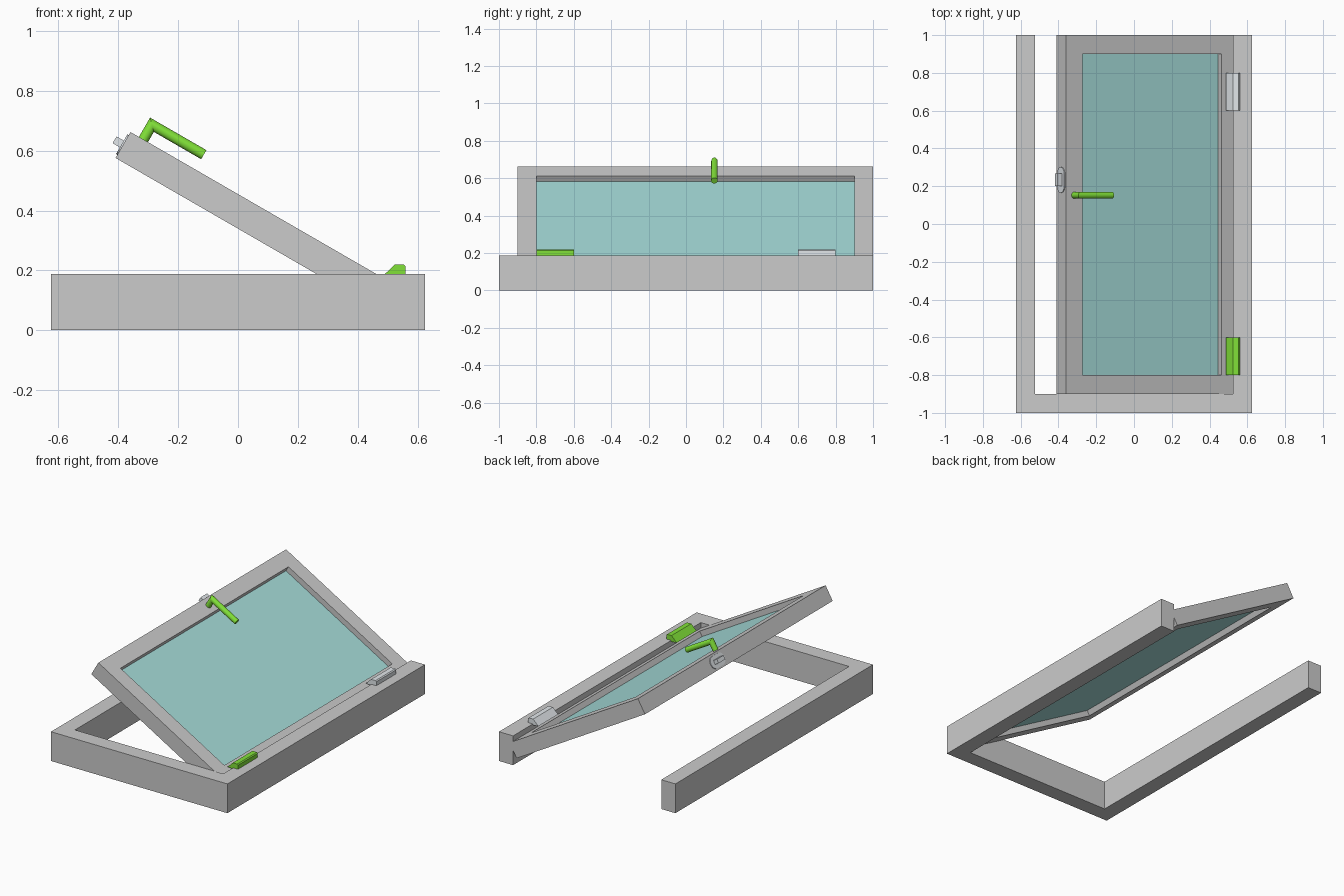
import bpy, bmesh, math
from mathutils import Matrix, Vector

if "Cube" in bpy.data.objects:
    bpy.data.objects.remove(bpy.data.objects["Cube"])

def material(name, rgb):
    m = bpy.data.materials.new(name)
    m.diffuse_color = (*rgb, 1)
    m.use_nodes = True
    m.node_tree.nodes["Principled BSDF"].inputs["Base Color"].default_value = m.diffuse_color
    return m

GLASS = material("glass_teal", (0.38, 0.72, 0.70))
GREEN = material("green", (0.22, 0.75, 0.04))
STEEL = material("light_steel", (0.76, 0.80, 0.83))

# The sash is modelled flat about its hinge edge, then swung open
SWING = Matrix.Translation((0.525, 0, 0.094)) @ Matrix.Rotation(math.radians(30), 4, 'Y')

def finish(name, bm, mat=None, matrix=None):
    bmesh.ops.recalc_face_normals(bm, faces=bm.faces)
    me = bpy.data.meshes.new(name)
    bm.to_mesh(me)
    bm.free()
    ob = bpy.data.objects.new(name, me)
    bpy.context.collection.objects.link(ob)
    if mat:
        me.materials.append(mat)
    if matrix:
        ob.matrix_world = matrix
    return ob

def prism(name, points, offset, mat=None, matrix=None):
    """Extrude a closed outline of 3D points along an offset."""
    bm = bmesh.new()
    face = bm.faces.new([bm.verts.new(p) for p in points])
    out = bmesh.ops.extrude_face_region(bm, geom=[face])
    verts = [v for v in out['geom'] if isinstance(v, bmesh.types.BMVert)]
    bmesh.ops.translate(bm, verts=verts, vec=offset)
    return finish(name, bm, mat, matrix)

def box(name, lo, hi, mat=None, matrix=None):
    (x0, y0, z0), (x1, y1, z1) = lo, hi
    pts = [(x0, y0, z0), (x1, y0, z0), (x1, y1, z0), (x0, y1, z0)]
    return prism(name, pts, (0, 0, z1 - z0), mat, matrix)

# Outer frame: three sides, open at the back
outline = [(-.625, 1), (-.625, -1), (.625, -1), (.625, 1),
           (.525, 1), (.525, -.9), (-.525, -.9), (-.525, 1)]
prism("outer_frame", [(x, y, 0) for x, y in outline], (0, 0, 0.1875))

# Sash: rectangular ring
bm = bmesh.new()
def loop(x0, x1, y0, y1, z):
    return [bm.verts.new(p) for p in ((x0, y0, z), (x1, y0, z), (x1, y1, z), (x0, y1, z))]
rings = [loop(-1.05, 0, -.9, 1, -.05), loop(-1.05, 0, -.9, 1, .05),
         loop(-.95, -.1, -.8, .9, .05), loop(-.95, -.1, -.8, .9, -.05)]
for i in range(4):
    a, b = rings[i], rings[(i + 1) % 4]
    for k in range(4):
        j = (k + 1) % 4
        bm.faces.new((a[k], a[j], b[j], b[k]))
finish("sash", bm, None, SWING)

# Glass pane
box("glass_pane", (-.95, -.8, -.015), (-.1, .9, .015), GLASS, SWING)

# Handle: mitred round bar, stem and grip
bm = bmesh.new()
N, R, Y = 24, 0.0175, 0.152
sections = []
for cx, cz, ax, az in ((-1, .04, 1, 0), (-1, .107, 1, -1), (-.8, .107, 0, -1)):
    sections.append([bm.verts.new((cx + ax * R * math.cos(t), Y + R * math.sin(t),
                                   cz + az * R * math.cos(t)))
                     for t in (2 * math.pi * i / N for i in range(N))])
for a, b in zip(sections, sections[1:]):
    for i in range(N):
        j = (i + 1) % N
        bm.faces.new((a[i], a[j], b[j], b[i]))
bm.faces.new(sections[0])
bm.faces.new(sections[-1])
handle = finish("handle", bm, GREEN, SWING)
bpy.context.view_layer.objects.active = handle
handle.select_set(True)
bpy.ops.object.shade_smooth_by_angle(angle=math.radians(30))

# Latch plate with rounded ends, and its bolt, on the free edge
r, half, cy = 0.038, 0.03, 0.233
plate = []
for i in range(26):
    t = math.pi * (i if i < 13 else i - 1) / 12
    plate.append((-1.05, cy + (half if i < 13 else -half) + r * math.sin(t), r * math.cos(t)))
prism("latch_plate", plate, (-0.005, 0, 0), STEEL, SWING)
box("latch_bolt", (-1.083, .2, -.012), (-1.04, .268, .014), STEEL, SWING)

# Hinges: chamfered blocks over the pivot edge
section = [(.486, .183), (.523, .219), (.554, .219), (.56, .213), (.56, .18), (.525, .18)]
for name, y, mat in (("front_hinge", -.8, GREEN), ("back_hinge", .6, STEEL)):
    prism(name, [(x, y, z) for x, z in section], (0, .2, 0), mat)
